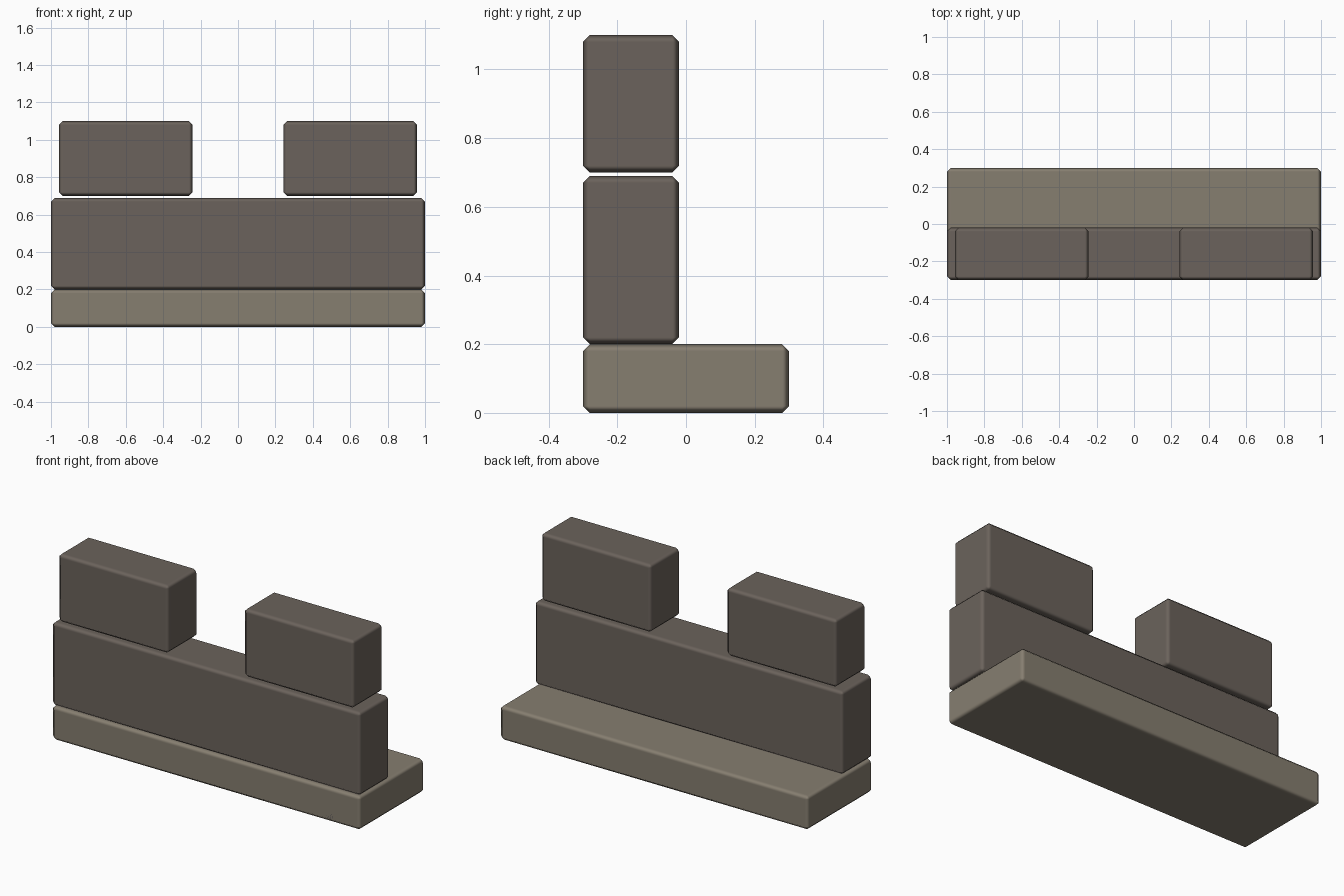
import bpy

if "Cube" in bpy.data.objects:
    bpy.data.objects.remove(bpy.data.objects["Cube"])


def material(name, rgb):
    mat = bpy.data.materials.new(name)
    mat.diffuse_color = (*rgb, 1.0)
    mat.use_nodes = True
    mat.node_tree.nodes["Principled BSDF"].inputs["Base Color"].default_value = mat.diffuse_color
    return mat


def block(name, x, y, z, mat, bevel=0.02):
    """Box spanning the given (min, max) ranges, with chamfered edges."""
    spans = (x, y, z)
    bpy.ops.mesh.primitive_cube_add(size=1, location=[(a + b) / 2 for a, b in spans])
    obj = bpy.context.object
    obj.name = name
    obj.scale = [b - a for a, b in spans]
    bpy.ops.object.transform_apply(location=False, rotation=False, scale=True)
    obj.data.materials.append(mat)
    if bevel:
        bpy.ops.object.shade_smooth()
        mod = obj.modifiers.new("Chamfer", 'BEVEL')
        mod.width = bevel
        mod.segments = 1
        mod.limit_method = 'ANGLE'
        mod.harden_normals = True
    return obj


light_stone = material("light_stone", (0.24, 0.21, 0.163))
dark_stone = material("dark_stone", (0.147, 0.124, 0.106))
slot_grey = material("slot_grey", (0.09, 0.085, 0.09))

WALL_Y = (-0.30, -0.02)

# Walkway slab and the parapet wall along its front
block("walkway_base", (-1, 1), (-0.30, 0.30), (0, 0.20), light_stone)
block("parapet_wall", (-1, 1), WALL_Y, (0.20, 0.69), dark_stone)

# Two merlons, mirrored about x = 0
for side, cx in (("left", -0.6), ("right", 0.6)):
    block(f"merlon_{side}", (cx - 0.358, cx + 0.358), WALL_Y, (0.70, 1.10), dark_stone)

# Dark panels set flush into the front of the slab
for i, cx in enumerate((-0.71, 0, 0.71)):
    block(f"front_panel_{i + 1}", (cx - 0.11, cx + 0.11), (-0.30, -0.27),
          (0.02, 0.165), slot_grey, bevel=0)
